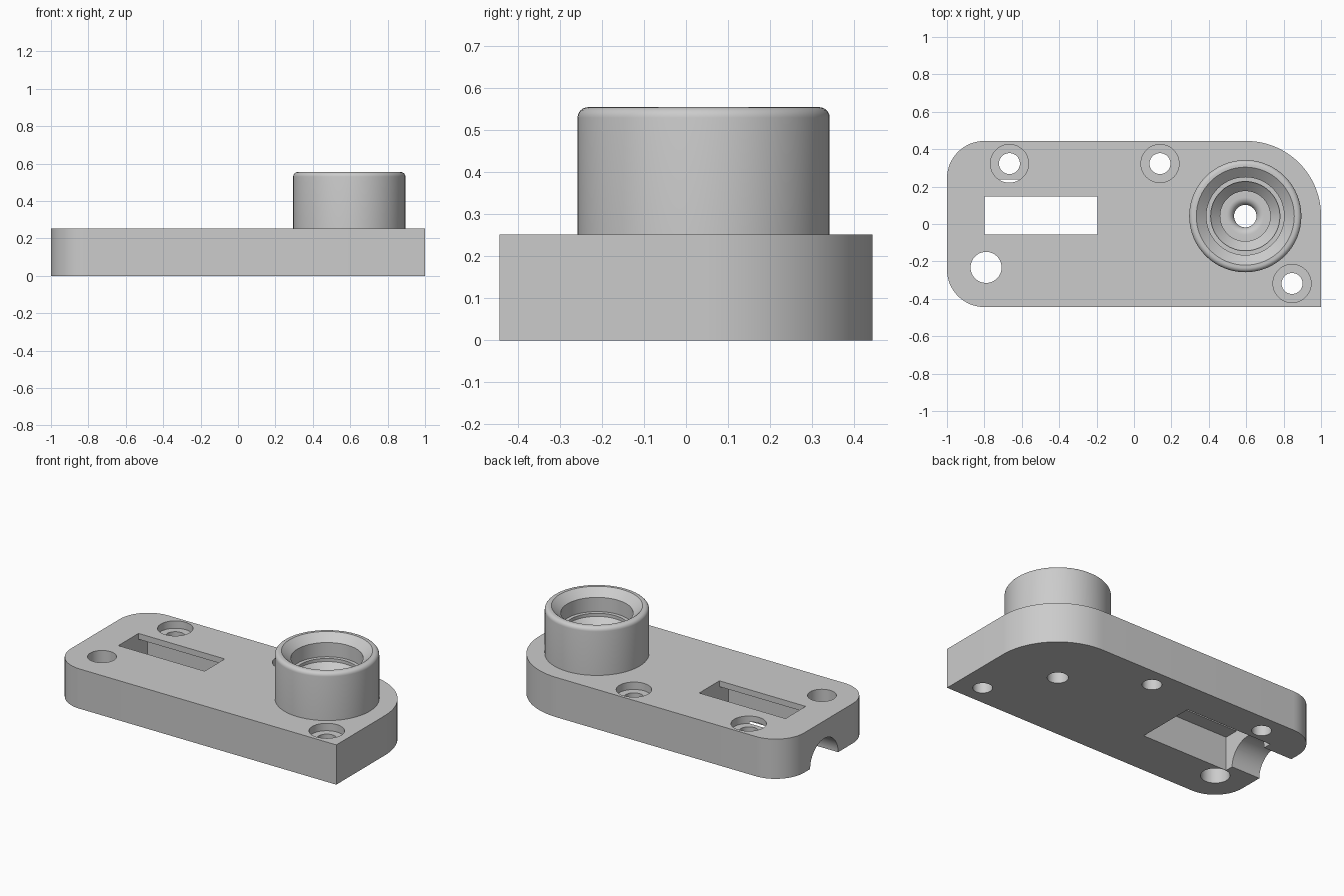
import bpy, bmesh, math

if "Cube" in bpy.data.objects:
    bpy.data.objects.remove(bpy.data.objects["Cube"])

TOP = 0.252          # plate thickness
RIM = 0.555          # top of the socket
BOSS = (0.595, 0.042)
AXIS_Y = 0.045       # centre line of slot, pocket and cable channel

grey = bpy.data.materials.new("plain grey")
grey.use_nodes = True
colour = (0.6, 0.6, 0.6, 1)
grey.diffuse_color = colour
grey.node_tree.nodes["Principled BSDF"].inputs["Base Color"].default_value = colour


def finish(bm, name):
    bmesh.ops.recalc_face_normals(bm, faces=bm.faces)
    mesh = bpy.data.meshes.new(name)
    bm.to_mesh(mesh)
    bm.free()
    mesh.materials.append(grey)
    obj = bpy.data.objects.new(name, mesh)
    bpy.context.collection.objects.link(obj)
    return obj


def arc(cx, cy, r, start, end, steps):
    angles = [math.radians(start + (end - start) * i / steps) for i in range(steps + 1)]
    return [(cx + r * math.cos(a), cy + r * math.sin(a)) for a in angles]


def prism(name, outline, z0, z1):
    bm = bmesh.new()
    face = bm.faces.new([bm.verts.new((x, y, z0)) for x, y in outline])
    out = bmesh.ops.extrude_face_region(bm, geom=[face])["geom"]
    moved = [v for v in out if isinstance(v, bmesh.types.BMVert)]
    bmesh.ops.translate(bm, verts=moved, vec=(0, 0, z1 - z0))
    return finish(bm, name)


def box(name, x0, x1, y0, y1, z0, z1):
    return prism(name, [(x0, y0), (x1, y0), (x1, y1), (x0, y1)], z0, z1)


def lathe(name, centre, profile, steps=64):
    """Closed solid of revolution from (radius, z) points."""
    bm = bmesh.new()
    rings = []
    for r, z in profile:
        rings.append([bm.verts.new((centre[0] + r * math.cos(math.tau * i / steps),
                                    centre[1] + r * math.sin(math.tau * i / steps), z))
                      for i in range(steps)])
    for a, b in zip(rings, rings[1:]):
        for i in range(steps):
            j = (i + 1) % steps
            bm.faces.new((a[i], a[j], b[j], b[i]))
    bm.faces.new(rings[0])
    bm.faces.new(rings[-1])
    return finish(bm, name)


def combine(target, tool, operation):
    mod = target.modifiers.new(operation.lower(), 'BOOLEAN')
    mod.operation = operation
    mod.solver = 'EXACT'
    mod.object = tool
    bpy.context.view_layer.objects.active = target
    bpy.ops.object.modifier_apply(modifier=mod.name)
    bpy.data.objects.remove(tool)


# Base plate: two small round corners, one large one around the socket, one square
HALF = 0.444
outline = [(1, -HALF)]
outline += arc(0.6, HALF - 0.4, 0.4, 0, 90, 24)
outline += arc(-0.8, HALF - 0.2, 0.2, 90, 180, 16)
outline += arc(-0.8, 0.2 - HALF, 0.2, 180, 270, 16)
body = prism("mounting_plate_with_socket", outline, 0, TOP)

# Socket with a rounded outer rim
rim = arc(0.275, RIM - 0.025, 0.025, 0, 90, 6)
combine(body, lathe("socket", BOSS, [(0.3, 0.1)] + rim), 'UNION')

# Stepped bore with chamfered mouth, flared into the through hole
flare = arc(0.1, 0.16, 0.04, 90, 180, 8)
bore = [(0.262, RIM + 0.05), (0.262, RIM), (0.208, 0.51), (0.208, 0.42), (0.185, 0.42),
        (0.185, 0.4), (0.134, 0.35), (0.134, 0.2)] + flare + [(0.06, -0.1)]
combine(body, lathe("bore_cutter", BOSS, bore), 'DIFFERENCE')

# Underside pocket and the narrower slot above it
combine(body, box("pocket_cutter", -0.8, -0.195, AXIS_Y - 0.192, AXIS_Y + 0.192, -0.1, 0.215),
        'DIFFERENCE')
combine(body, box("slot_cutter", -0.8, -0.195, AXIS_Y - 0.101, AXIS_Y + 0.101, 0.1, 0.4),
        'DIFFERENCE')

# Arched cable channel from the end into the pocket
channel = lathe("channel_cutter", (0, 0), [(0.14, -1.1), (0.14, -0.75)])
channel.rotation_euler = (0, math.pi / 2, 0)
channel.location = (0, AXIS_Y, 0)
bpy.context.view_layer.update()
combine(body, channel, 'DIFFERENCE')

# Counterbored screw holes
for spot in [(-0.666, 0.323), (0.139, 0.323), (0.845, -0.318)]:
    screw = [(0.102, 0.3), (0.102, 0.205), (0.056, 0.205), (0.056, -0.1)]
    combine(body, lathe("screw_cutter", spot, screw, 48), 'DIFFERENCE')

# Plain locating hole
combine(body, lathe("hole_cutter", (-0.791, -0.232), [(0.083, 0.3), (0.083, -0.1)], 48),
        'DIFFERENCE')

bpy.ops.object.select_all(action='DESELECT')
body.select_set(True)
bpy.context.view_layer.objects.active = body
bpy.ops.object.shade_smooth_by_angle(angle=math.radians(28))
